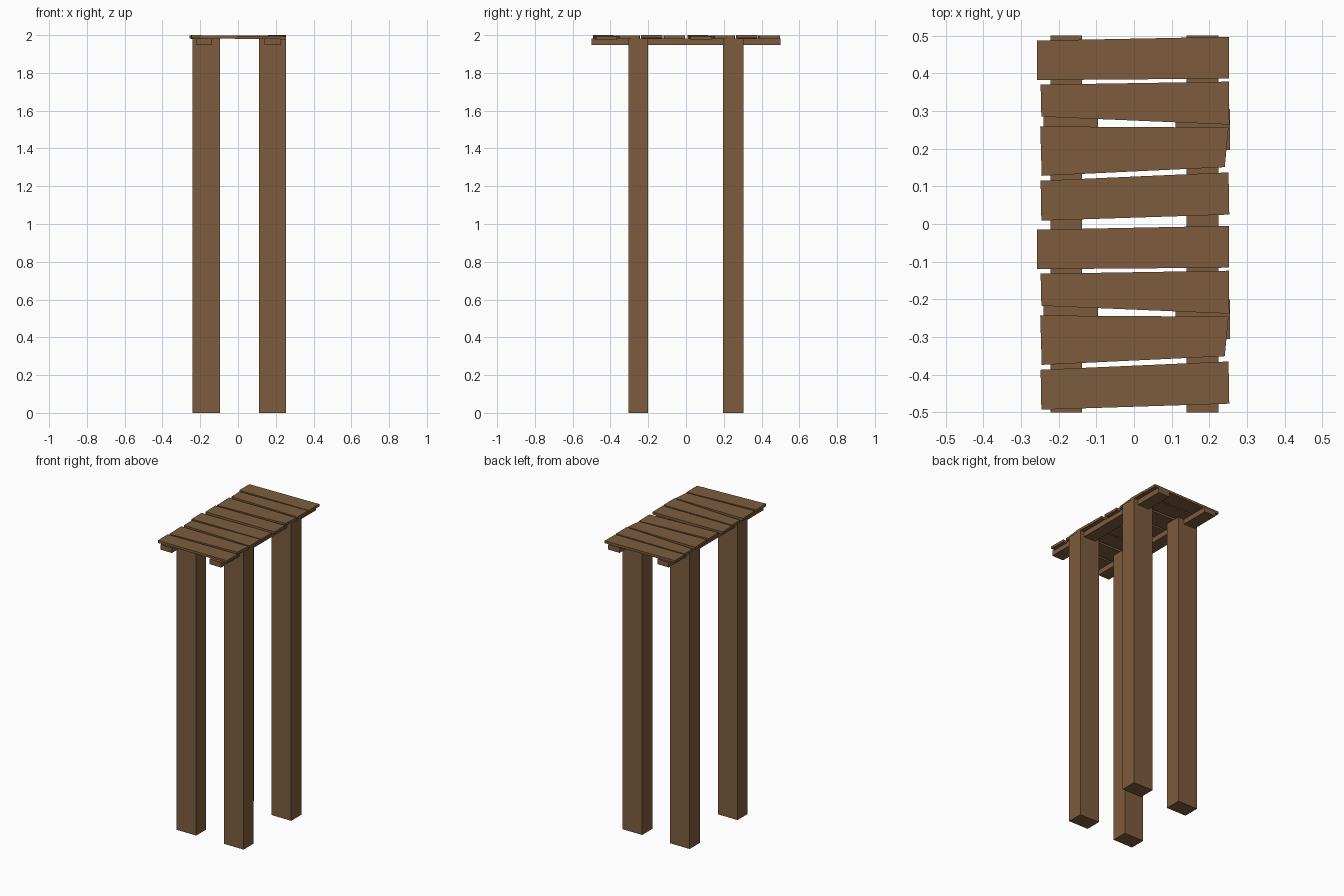
import bpy
import bmesh

if "Cube" in bpy.data.objects:
    bpy.data.objects.remove(bpy.data.objects["Cube"])

wood = bpy.data.materials.new("brown wood")
wood.diffuse_color = (0.205, 0.107, 0.047, 1)
wood.use_nodes = True
wood.node_tree.nodes["Principled BSDF"].inputs["Base Color"].default_value = wood.diffuse_color


def prism(name, outline, bottom, top):
    """Solid from a plan outline; bottom and top give one height per corner."""
    bm = bmesh.new()
    low = [bm.verts.new((x, y, z)) for (x, y), z in zip(outline, bottom)]
    high = [bm.verts.new((x, y, z)) for (x, y), z in zip(outline, top)]
    bm.faces.new(low[::-1])
    bm.faces.new(high)
    n = len(low)
    for i in range(n):
        j = (i + 1) % n
        bm.faces.new((low[i], low[j], high[j], high[i]))
    bmesh.ops.recalc_face_normals(bm, faces=bm.faces)
    mesh = bpy.data.meshes.new(name)
    bm.to_mesh(mesh)
    bm.free()
    mesh.materials.append(wood)
    bpy.context.collection.objects.link(bpy.data.objects.new(name, mesh))


def box(name, x0, x1, y0, y1, z0, z1):
    prism(name, [(x0, y0), (x1, y0), (x1, y1), (x0, y1)], [z0] * 4, [z1] * 4)


# four posts
for side, x0, x1 in (("left", -0.24, -0.095), ("right", 0.11, 0.255)):
    for end, y0, y1 in (("front", -0.305, -0.2), ("back", 0.197, 0.305)):
        box(f"{end}_{side}_post", x0, x1, y0, y1, 0, 1.982)

# two long beams under the deck
box("left_beam", -0.222, -0.138, -0.5, 0.5, 1.948, 1.982)
box("right_beam", 0.14, 0.225, -0.5, 0.5, 1.948, 1.982)

# crooked planks: outline (front left, front right, back right, back left),
# then the top height at the left and right ends
planks = [
    ([(-0.258, 0.382), (0.252, 0.386), (0.252, 0.497), (-0.258, 0.487)], 1.998, 1.998),
    ([(-0.246, 0.285), (0.253, 0.264), (0.252, 0.378), (-0.248, 0.370)], 1.996, 2.0),
    ([(-0.245, 0.128), (0.241, 0.151), (0.251, 0.256), (-0.249, 0.259)], 1.998, 1.998),
    ([(-0.246, 0.009), (0.253, 0.025), (0.251, 0.137), (-0.248, 0.115)], 2.0, 1.993),
]
for half, shift in (("back", 0.0), ("front", -0.502)):
    for i, (outline, zl, zr) in enumerate(planks):
        pts = [(x, y + shift) for x, y in outline]
        top = [zl, zr, zr, zl]
        prism(f"{half}_plank_{i + 1}", pts, [z - 0.016 for z in top], top)
